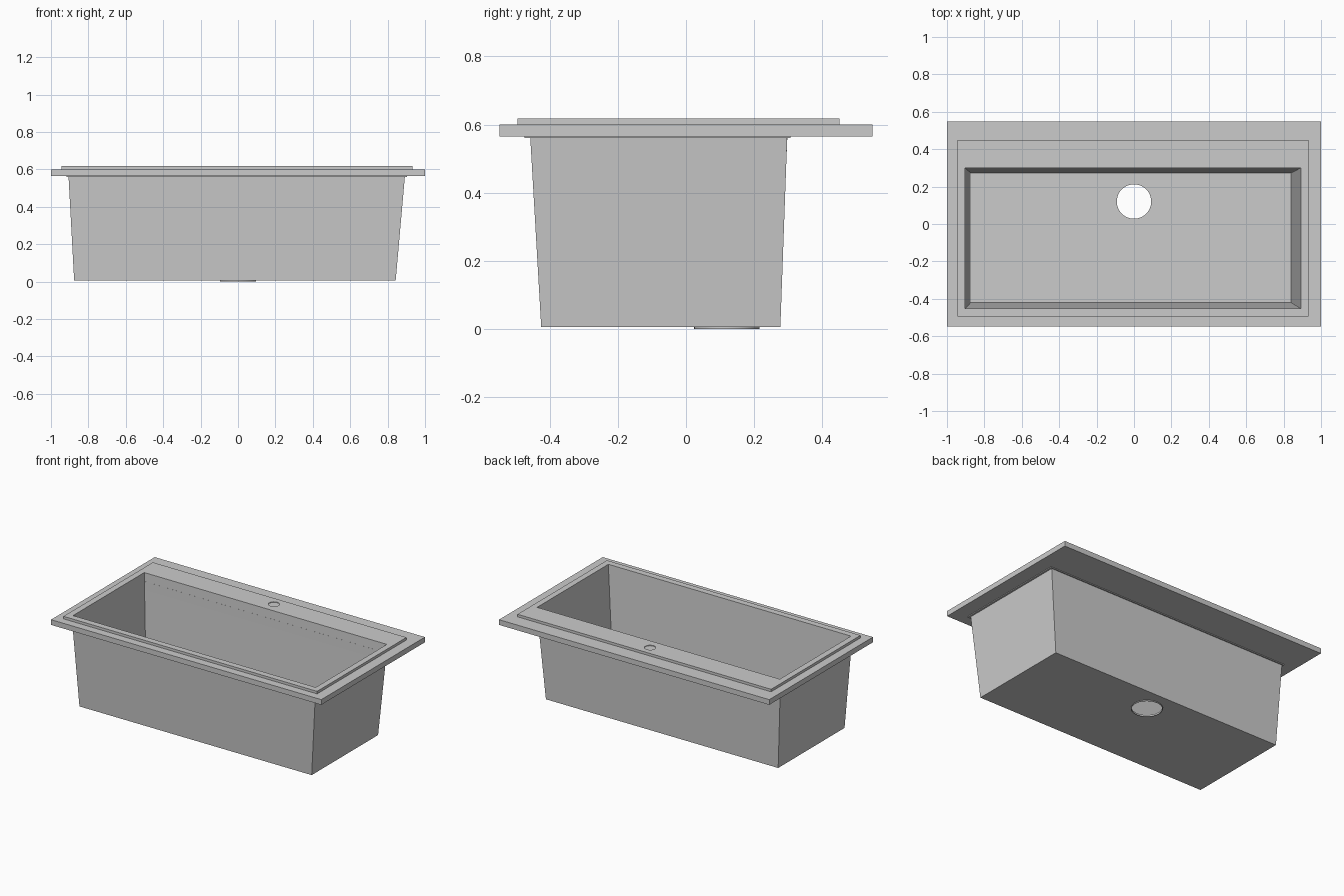
import bpy, bmesh, math
from mathutils import Vector

if "Cube" in bpy.data.objects:
    bpy.data.objects.remove(bpy.data.objects["Cube"])


def add_object(name, bm):
    bmesh.ops.recalc_face_normals(bm, faces=bm.faces)
    mesh = bpy.data.meshes.new(name)
    bm.to_mesh(mesh)
    bm.free()
    obj = bpy.data.objects.new(name, mesh)
    bpy.context.collection.objects.link(obj)
    return obj


def skin(name, loops, caps=True):
    """Join successive point loops with quads; cap the ends or close into a ring."""
    bm = bmesh.new()
    rings = [[bm.verts.new(p) for p in loop] for loop in loops]
    n = len(rings[0])
    pairs = list(zip(rings, rings[1:]))
    if caps:
        bm.faces.new(rings[0])
        bm.faces.new(rings[-1])
    else:
        pairs.append((rings[-1], rings[0]))
    for a, b in pairs:
        for i in range(n):
            j = (i + 1) % n
            bm.faces.new((a[i], a[j], b[j], b[i]))
    return add_object(name, bm)


def rect(x0, x1, y0, y1, z):
    return [(x0, y0, z), (x1, y0, z), (x1, y1, z), (x0, y1, z)]


def circle(center, r, z, n=48):
    return [(center[0] + r * math.cos(2 * math.pi * i / n),
             center[1] + r * math.sin(2 * math.pi * i / n), z) for i in range(n)]


def cut(target, center, r, z0, z1):
    cutter = skin("hole_cutter", [circle(center, r, z0), circle(center, r, z1)])
    mod = target.modifiers.new("hole", 'BOOLEAN')
    mod.operation = 'DIFFERENCE'
    mod.solver = 'EXACT'
    mod.object = cutter
    cutter.hide_render = True
    cutter.hide_set(True)


DRAIN = (0.0, 0.12)
TAP = (0.0, 0.38)

# Sink shell: inner floor, up the walls, over the stepped rim, down the outside
sink = skin("sink_basin", [
    rect(-0.873, 0.840, -0.421, 0.273, 0.011),
    rect(-0.904, 0.892, -0.453, 0.300, 0.617),
    rect(-0.945, 0.932, -0.495, 0.450, 0.617),
    rect(-0.945, 0.932, -0.495, 0.450, 0.600),
    rect(-1.0, 1.0, -0.548, 0.548, 0.600),
    rect(-1.0, 1.0, -0.548, 0.548, 0.565),
    rect(-0.916, 0.904, -0.474, 0.306, 0.565),
    rect(-0.916, 0.904, -0.474, 0.306, 0.560),
    rect(-0.906, 0.892, -0.457, 0.297, 0.560),
    rect(-0.876, 0.843, -0.425, 0.277, 0.006),
])

# Drain opening through the floor and shallow tap mark in the back ledge
cut(sink, DRAIN, 0.092, -0.05, 0.05)
cut(sink, TAP, 0.034, 0.613, 0.65)

# Thin lip around the drain, under the floor
lip = skin("drain_lip", [
    circle(DRAIN, 0.092, 0.0), circle(DRAIN, 0.096, 0.0),
    circle(DRAIN, 0.096, 0.008), circle(DRAIN, 0.092, 0.008),
], caps=False)

# Smooth the round walls, keep edges sharp
bpy.ops.object.select_all(action='DESELECT')
lip.select_set(True)
bpy.context.view_layer.objects.active = lip
bpy.ops.object.shade_smooth_by_angle(angle=math.radians(30))
